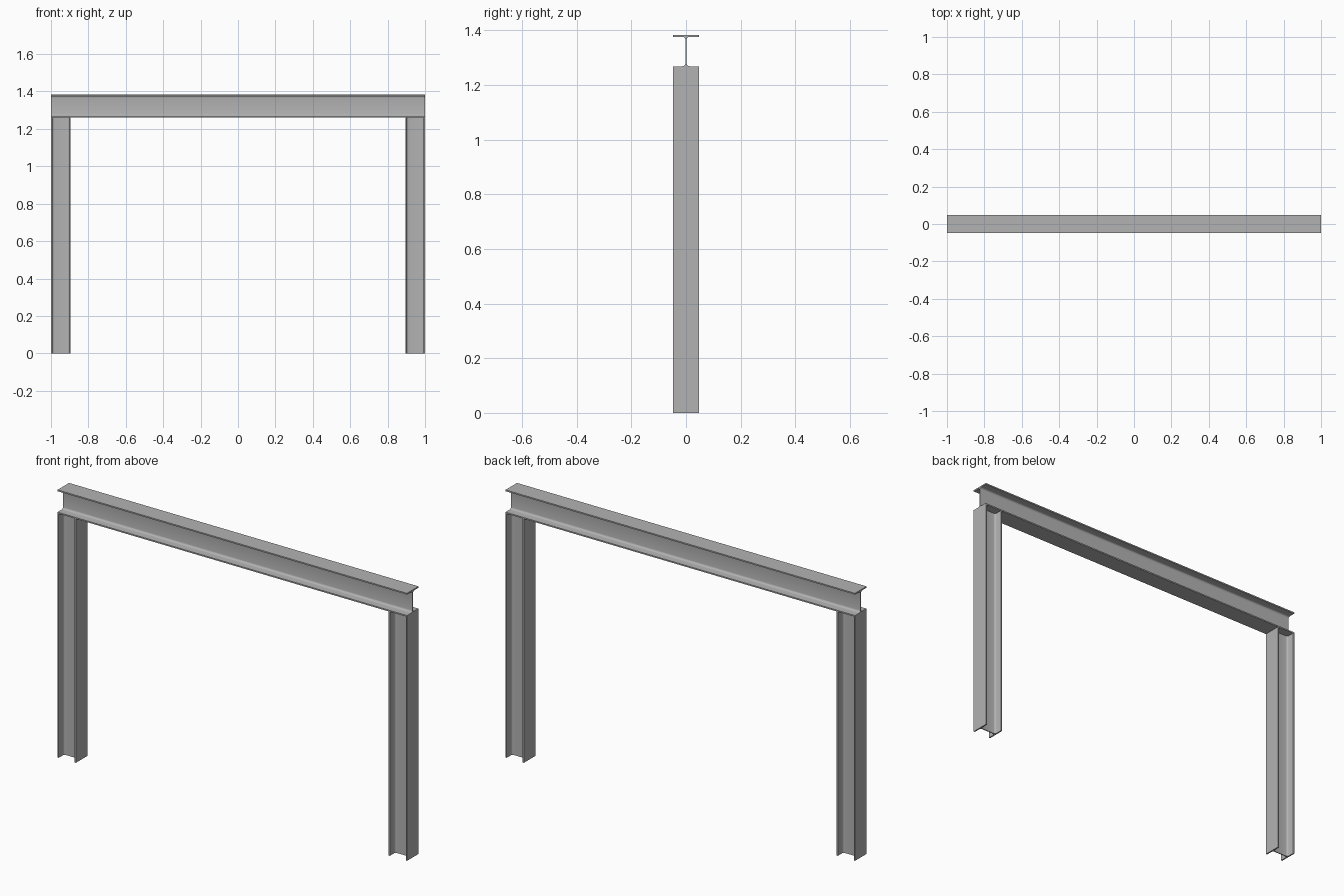
import bpy
import bmesh
from math import cos, sin, pi, radians
from mathutils import Matrix

cube = bpy.data.objects.get("Cube")
if cube:
    bpy.data.objects.remove(cube, do_unlink=True)

# Single steel colour
steel = bpy.data.materials.new("steel_grey")
steel.use_nodes = True
colour = (0.45, 0.45, 0.45, 1)
steel.diffuse_color = colour
steel.node_tree.nodes["Principled BSDF"].inputs["Base Color"].default_value = colour

WIDTH, FLANGE, WEB, ROOT = 0.094, 0.007, 0.005, 0.01
BEAM_BOTTOM, BEAM_DEPTH, COLUMN_DEPTH = 1.262, 0.122, 0.105


def h_profile(depth):
    """Rolled H outline with rounded roots: flanges at top and bottom."""
    w, d, t = WIDTH / 2, depth / 2, WEB / 2
    quarter = [(w, d), (w, d - FLANGE)]
    for i in range(5):
        a = pi / 2 + i * pi / 8
        quarter.append((t + ROOT + ROOT * cos(a), d - FLANGE - ROOT + ROOT * sin(a)))
    right = quarter + [(x, -y) for x, y in reversed(quarter)]
    return right + [(-x, -y) for x, y in right]


def h_section(name, depth, length, matrix):
    """Extrude the profile along its local z and place it."""
    bm = bmesh.new()
    face = bm.faces.new([bm.verts.new((x, y, 0)) for x, y in h_profile(depth)])
    new = bmesh.ops.extrude_face_region(bm, geom=[face])["geom"]
    bmesh.ops.translate(bm, vec=(0, 0, length),
                        verts=[g for g in new if isinstance(g, bmesh.types.BMVert)])
    bm.transform(matrix)
    bmesh.ops.recalc_face_normals(bm, faces=bm.faces)
    mesh = bpy.data.meshes.new(name)
    bm.to_mesh(mesh)
    bm.free()
    mesh.materials.append(steel)
    obj = bpy.data.objects.new(name, mesh)
    bpy.context.collection.objects.link(obj)
    bpy.ops.object.select_all(action="DESELECT")
    obj.select_set(True)
    bpy.context.view_layer.objects.active = obj
    bpy.ops.object.shade_smooth_by_angle(angle=radians(30))


# Columns, flanges facing sideways
for side, x in (("right", -1), ("left", 1)):
    centre = x * (1 - COLUMN_DEPTH / 2)
    h_section(side + "_column", COLUMN_DEPTH, BEAM_BOTTOM,
              Matrix.Translation((centre, 0, 0)) @ Matrix.Rotation(pi / 2, 4, "Z"))

# Beam resting on the columns, local z running along x
axes = Matrix(((0, 0, 1, -1), (1, 0, 0, 0),
               (0, 1, 0, BEAM_BOTTOM + BEAM_DEPTH / 2), (0, 0, 0, 1)))
h_section("top_beam", BEAM_DEPTH, 2, axes)
